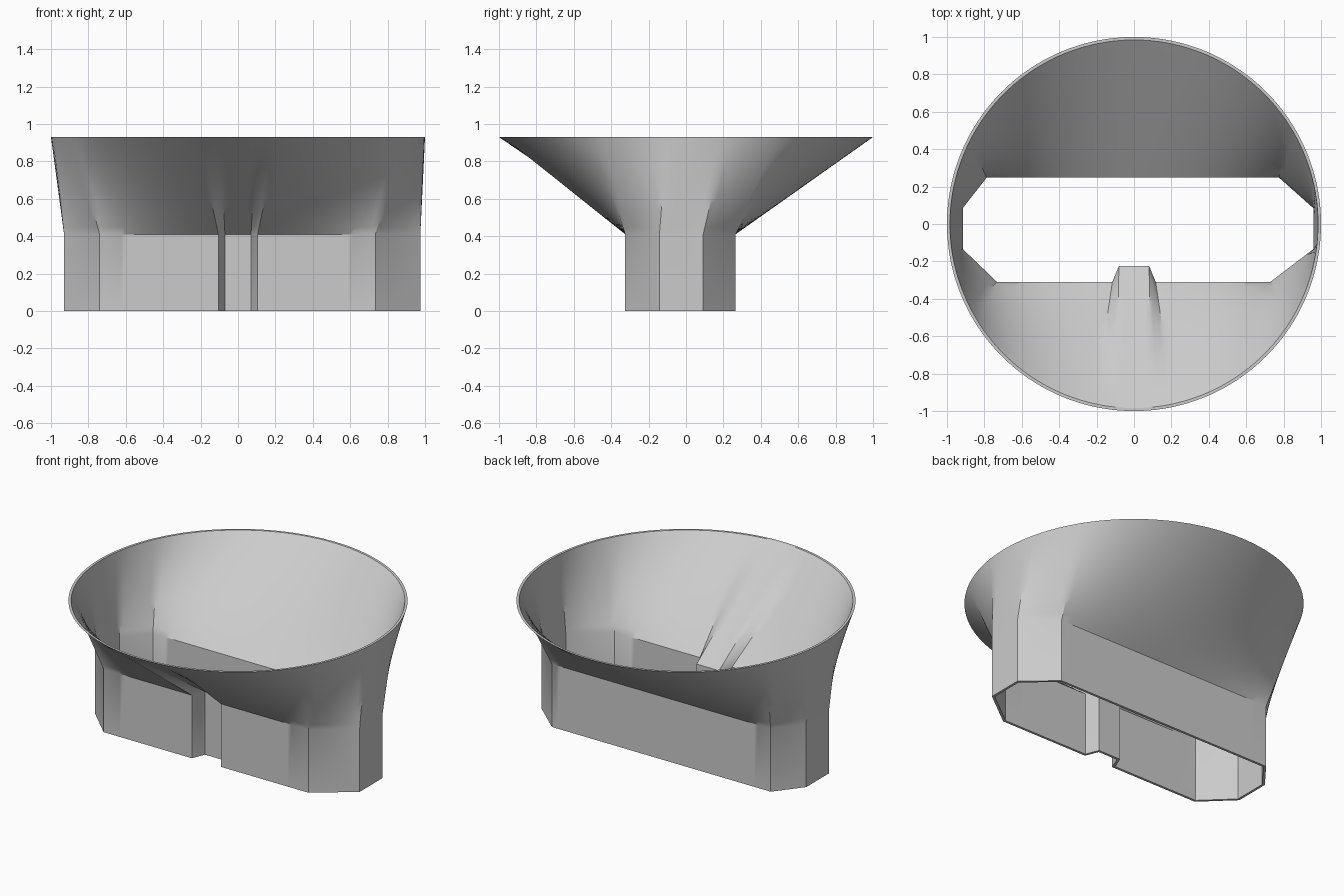
import bpy
import bmesh
import math
from mathutils import Vector

cube = bpy.data.objects.get("Cube")
if cube:
    bpy.data.objects.remove(cube, do_unlink=True)

WALL = 0.016      # wall thickness
NECK = 0.41       # height where the straight collar ends
TOP = 0.93        # rim height
FLARE_STEPS = 14
STEP = 0.03       # spacing of points around the outline

# Collar outline, counter-clockwise from the middle of the front notch
outline = [Vector(p) for p in [
    (0, -0.24), (0.07, -0.24), (0.105, -0.325), (0.735, -0.325),
    (0.975, -0.142), (0.975, 0.092), (0.78, 0.265), (-0.795, 0.265),
    (-0.93, 0.092), (-0.93, -0.142), (-0.74, -0.325), (-0.105, -0.325),
    (-0.07, -0.24)]]


def inset(points, amount):
    """Move every side of a closed outline inwards, with mitred corners."""
    result = []
    for i, p in enumerate(points):
        a = (p - points[i - 1]).normalized()
        b = (points[(i + 1) % len(points)] - p).normalized()
        na, nb = Vector((-a.y, a.x)), Vector((-b.y, b.x))
        result.append(p + (na + nb) * amount / (1 + na.dot(nb)))
    return result


def sample(points):
    """Evenly divide each side, using the counts of the outer outline."""
    result = []
    for i, p in enumerate(points):
        j = (i + 1) % len(points)
        count = max(2, math.ceil((outline[j] - outline[i]).length / STEP))
        result += [p.lerp(points[j], k / count) for k in range(count)]
    return result


outer = sample(outline)
inner = sample(inset(outline, WALL))
N = len(outer)

# Matching positions around the round rim, by distance along the outline
travel = [0.0]
for i in range(N):
    travel.append(travel[-1] + (outer[(i + 1) % N] - outer[i]).length)
angles = [2 * math.pi * d / travel[-1] - math.pi / 2 for d in travel[:N]]


def skin_rings(bm, base, radius):
    """Rings of one skin: straight collar, then ruled flare to the circle."""
    rings = [[bm.verts.new((p.x, p.y, 0)) for p in base]]
    for s in range(FLARE_STEPS + 1):
        t = s / FLARE_STEPS
        ring = []
        for p, a in zip(base, angles):
            q = p.lerp(Vector((math.cos(a), math.sin(a))) * radius, t)
            ring.append(bm.verts.new((q.x, q.y, NECK + (TOP - NECK) * t)))
        rings.append(ring)
    return rings


# Closed shell: up the outside, over the rim, down the inside
bm = bmesh.new()
rings = skin_rings(bm, outer, 1.0) + skin_rings(bm, inner, 1.0 - WALL)[::-1]
for r, ring in enumerate(rings):
    above = rings[(r + 1) % len(rings)]
    for i in range(N):
        j = (i + 1) % N
        bm.faces.new((ring[i], ring[j], above[j], above[i]))
bmesh.ops.recalc_face_normals(bm, faces=bm.faces)
mesh = bpy.data.meshes.new("funnel")
bm.to_mesh(mesh)
bm.free()

funnel = bpy.data.objects.new("funnel", mesh)
bpy.context.collection.objects.link(funnel)

# Single plain grey
grey = bpy.data.materials.new("light grey")
grey.use_nodes = True
colour = (0.6, 0.6, 0.6, 1)
grey.diffuse_color = colour
grey.node_tree.nodes["Principled BSDF"].inputs["Base Color"].default_value = colour
mesh.materials.append(grey)

# Smooth flare with crisp corners
bpy.ops.object.select_all(action="DESELECT")
funnel.select_set(True)
bpy.context.view_layer.objects.active = funnel
bpy.ops.object.shade_smooth_by_angle(angle=math.radians(30))
